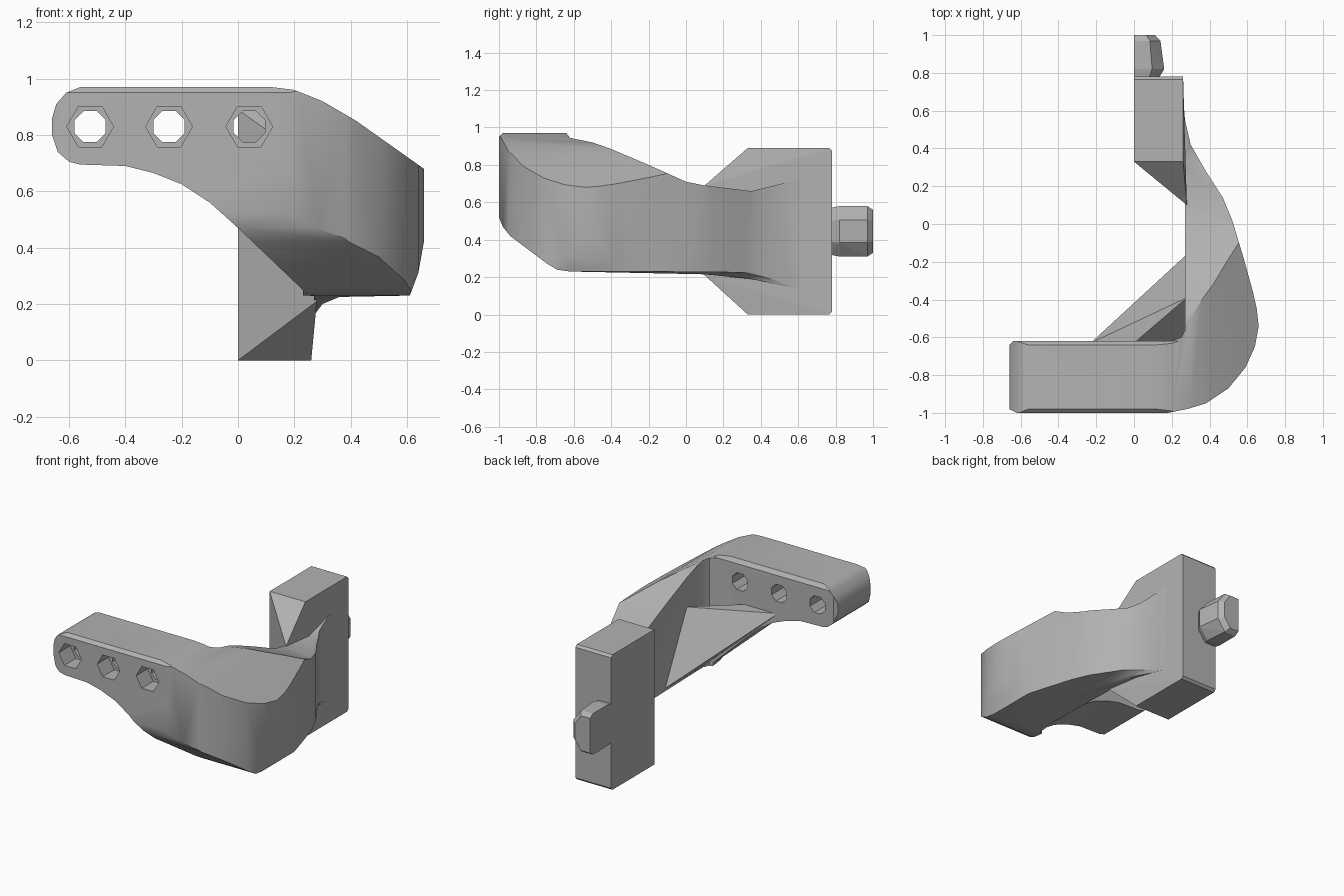
import bpy
import bmesh
import math
from mathutils import Vector

default = bpy.data.objects.get("Cube")
if default:
    bpy.data.objects.remove(default, do_unlink=True)

grey = bpy.data.materials.new("plain grey")
grey.use_nodes = True
colour = (0.45, 0.45, 0.45, 1)
grey.diffuse_color = colour
grey.node_tree.nodes["Principled BSDF"].inputs["Base Color"].default_value = colour


def finish(name, bm):
    """Turn a bmesh into a named object with the shared material."""
    bmesh.ops.recalc_face_normals(bm, faces=bm.faces[:])
    mesh = bpy.data.meshes.new(name)
    bm.to_mesh(mesh)
    bm.free()
    mesh.materials.append(grey)
    obj = bpy.data.objects.new(name, mesh)
    bpy.context.collection.objects.link(obj)
    return obj


def prism(name, outline, axis, start, end):
    """Extrude a closed 2D outline along one axis (0, 1 or 2)."""
    def place(a, b):
        co = [a, b]
        co.insert(axis, start)
        return co
    bm = bmesh.new()
    face = bm.faces.new([bm.verts.new(place(a, b)) for a, b in outline])
    result = bmesh.ops.extrude_face_region(bm, geom=[face])
    offset = Vector((0, 0, 0))
    offset[axis] = end - start
    moved = [g for g in result["geom"] if isinstance(g, bmesh.types.BMVert)]
    bmesh.ops.translate(bm, verts=moved, vec=offset)
    return finish(name, bm)


def hull(name, points):
    """Faceted convex solid around a few points."""
    bm = bmesh.new()
    for p in points:
        bm.verts.new(p)
    bmesh.ops.convex_hull(bm, input=bm.verts[:])
    bmesh.ops.dissolve_limit(bm, angle_limit=math.radians(1),
                             verts=bm.verts[:], edges=bm.edges[:])
    return finish(name, bm)


def combine(target, tool, operation):
    """Apply a boolean and discard the tool."""
    tool.hide_render = True
    mod = target.modifiers.new(operation.lower(), "BOOLEAN")
    mod.operation = operation
    mod.solver = "EXACT"
    mod.object = tool
    with bpy.context.temp_override(object=target, active_object=target,
                                   selected_objects=[target]):
        bpy.ops.object.modifier_apply(modifier=mod.name)
    bpy.data.objects.remove(tool, do_unlink=True)


def ring(x, z, radius, sides, turn=0):
    steps = [math.tau * (i + turn) / sides for i in range(sides)]
    return [(x + radius * math.cos(t), z + radius * math.sin(t)) for t in steps]


# Curved arm: plan, front and side outlines intersected
plan = [(-.66, -.98), (-.62, -1), (.18, -1), (.28, -.98), (.38, -.95), (.5, -.87),
        (.59, -.76), (.64, -.65), (.66, -.54), (.65, -.45), (.63, -.36), (.58, -.18),
        (.52, .02), (.47, .14), (.38, .28), (.3, .42), (.27, .55), (.26, .68),
        (.24, .68), (.27, .1), (.27, -.56), (.25, -.6), (.2, -.62), (-.64, -.62),
        (-.66, -.64)]
front = [(-.66, .86), (-.66, .8), (-.64, .74), (-.6, .705), (-.56, .695), (-.4, .69),
         (-.3, .665), (-.2, .625), (-.1, .56), (0, .47), (.23, .25), (.23, .1),
         (.26, .1), (.27, .16), (.3, .2), (.36, .225), (.61, .23), (.64, .31),
         (.66, .42), (.66, .68), (.42, .85), (.3, .92), (.2, .96), (.12, .97),
         (-.56, .97), (-.61, .95), (-.645, .91)]
side = [(-1, .95), (-1, .52), (-.98, .47), (-.94, .42), (-.74, .27), (-.69, .24),
        (-.62, .23), (.1, .215), (.35, .19), (.68, .12), (.68, .74), (.35, .66),
        (.1, .69), (0, .71), (-.2, .8), (-.4, .885), (-.5, .92), (-.62, .945),
        (-.64, .97), (-.98, .97)]
arm = prism("curved_arm", plan, 2, -.1, 1.2)
combine(arm, prism("front_cutter", front, 1, -1.2, 1), "INTERSECT")
combine(arm, prism("side_cutter", side, 0, -1, 1), "INTERSECT")

# Three bolt holes with hexagonal recesses
for x in (-.525, -.245, .04):
    combine(arm, prism("hole_cutter", ring(x, .83, .06, 8, .5), 1, -1.2, -.5), "DIFFERENCE")
    combine(arm, prism("recess_cutter", ring(x, .83, .083, 6), 1, -1.2, -.88), "DIFFERENCE")

# Sloping gusset in the inner corner
hull("corner_gusset", [(-.23, -.63, .69), (0, -.63, .69), (.28, -.39, .69),
                       (.28, -.16, .23), (.28, -.63, .23)])

# Mounting block narrowing to a vertical edge at the arm
block_side = [(.33, 0), (.765, 0), (.78, .015), (.78, .875), (.765, .89), (.33, .89)]
hull("mounting_block", [(x, y, z) for x in (0, .26) for y, z in block_side]
     + [(.28, .1, z) for z in (.21, .69)])

# Faceted half peg on the back of the block
peg = []
for y, wide, tall in ((.77, .13, .125), (.82, .16, .135), (.97, .14, .135), (1, .11, .115)):
    for s in (-1, 1):
        peg += [(0, y, .445 + s * tall), (wide * .6, y, .445 + s * tall),
                (wide, y, .445 + s * tall * .45)]
hull("back_peg", peg)

# Smooth the curved arm, keeping its hard edges
bpy.ops.object.select_all(action="DESELECT")
arm.select_set(True)
bpy.context.view_layer.objects.active = arm
bpy.ops.object.shade_smooth_by_angle(angle=math.radians(32))
